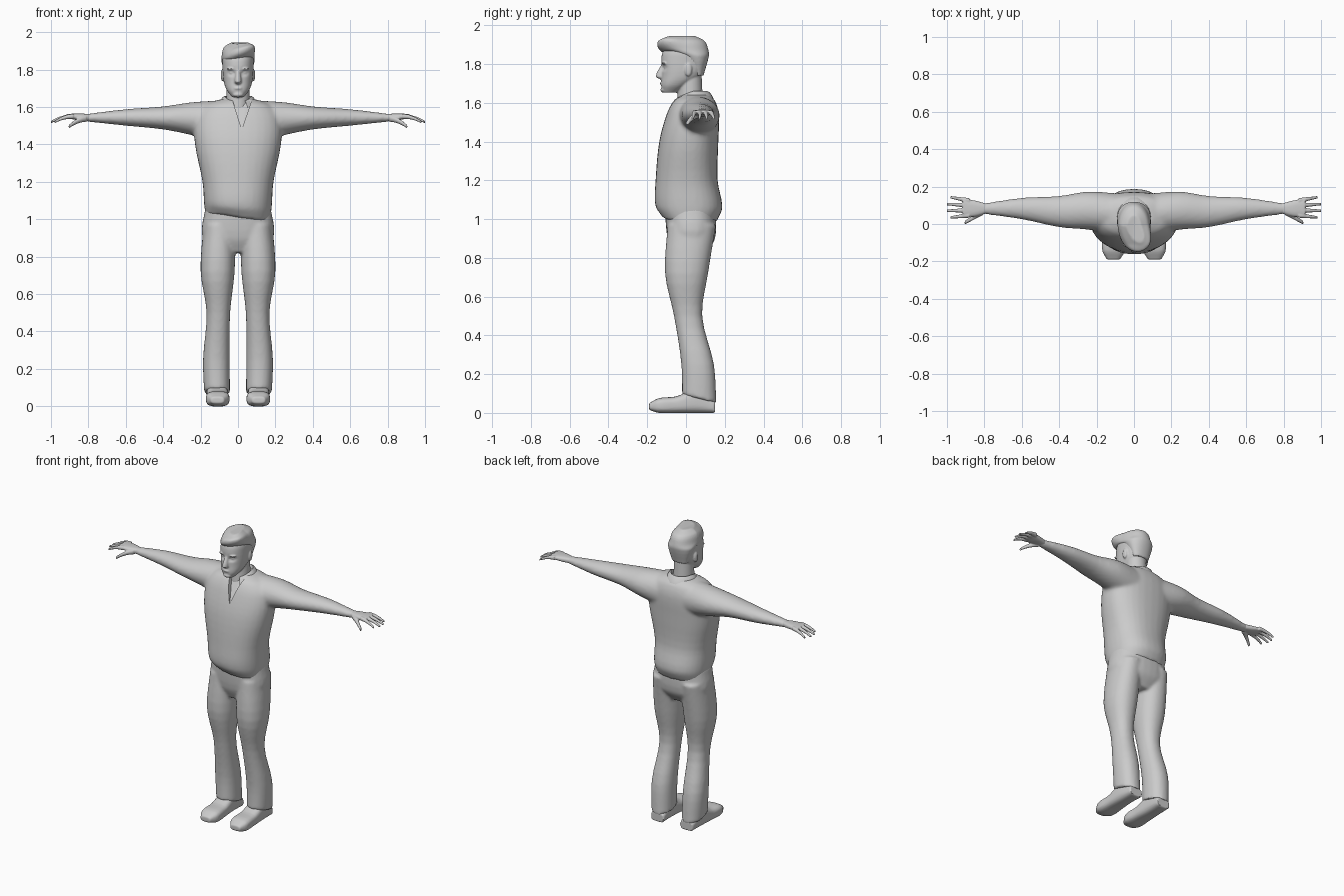
import bpy, bmesh
from math import cos, sin, pi, exp, radians, copysign
from mathutils import Matrix, Vector

if "Cube" in bpy.data.objects:
    bpy.data.objects.remove(bpy.data.objects["Cube"])

GREY = (.6, .6, .6, 1)
clay = bpy.data.materials.new("plain_grey")
clay.use_nodes = True
clay.diffuse_color = GREY
clay.node_tree.nodes["Principled BSDF"].inputs["Base Color"].default_value = GREY


def refine(rings, steps=4):
    """Smooth cubic interpolation between a few rings."""
    rings = [Vector(ring) for ring in rings]
    last = len(rings) - 1
    slopes = []
    for i in range(last + 1):
        before, after = rings[max(i - 1, 0)], rings[min(i + 1, last)]
        slopes.append((after - before) / (after[0] - before[0]))
    result = []
    for i in range(last):
        start, end = rings[i], rings[i + 1]
        span = end[0] - start[0]
        for step in range(steps):
            t = step / steps
            ease = t * t * (3 - 2 * t)
            leave, arrive = t * (1 - t) ** 2, t * t * (t - 1)
            result.append(start.lerp(end, ease)
                          + span * (leave * slopes[i] + arrive * slopes[i + 1]))
    return result + [rings[last]]


def loft(bm, axis, rings, power=2.0, sides=32):
    """Closed skin through rings of (position, a low, a high, b low, b high)."""
    loops = []
    for t, a_low, a_high, b_low, b_high in refine(rings):
        loop = []
        for i in range(sides):
            c, s = cos(2 * pi * i / sides), sin(2 * pi * i / sides)
            u = copysign(abs(c) ** (2 / power), c)
            v = copysign(abs(s) ** (2 / power), s)
            a = (a_low + a_high + u * (a_high - a_low)) / 2
            b = (b_low + b_high + v * (b_high - b_low)) / 2
            point = {"x": (t, a, b), "y": (a, t, b), "z": (a, b, t)}[axis]
            loop.append(bm.verts.new(point))
        loops.append(loop)
    for low, high in zip(loops, loops[1:]):
        for i in range(sides):
            j = (i + 1) % sides
            bm.faces.new((low[i], low[j], high[j], high[i]))
    bm.faces.new(loops[0])
    bm.faces.new(loops[-1])
    return [vert for loop in loops for vert in loop]


def even(*rings):
    """Rings symmetric about the middle, from (height, half width, front, back)."""
    return [(height, -half, half, front, back) for height, half, front, back in rings]


def blob(bm, centre, size):
    matrix = Matrix.Translation(centre) @ Matrix.Diagonal((*size, 1))
    bmesh.ops.create_uvsphere(bm, u_segments=20, v_segments=12, radius=1, matrix=matrix)


def finish(name, bm, voxel=None, smooth=0, mirror=False, cutter=None):
    """Turn the parts into one object, fused and softened where asked."""
    bmesh.ops.recalc_face_normals(bm, faces=bm.faces[:])
    mesh = bpy.data.meshes.new(name)
    bm.to_mesh(mesh)
    bm.free()
    obj = bpy.data.objects.new(name, mesh)
    bpy.context.collection.objects.link(obj)
    mesh.materials.append(clay)
    if mirror:
        obj.modifiers.new("mirror", "MIRROR").use_mirror_merge = False
    if voxel:
        fuse = obj.modifiers.new("fuse", "REMESH")
        fuse.mode = "VOXEL"
        fuse.voxel_size = voxel
        soften = obj.modifiers.new("soften", "SMOOTH")
        soften.factor = .5
        soften.iterations = smooth
    if cutter:
        cut = obj.modifiers.new("cut", "BOOLEAN")
        cut.operation = "DIFFERENCE"
        cut.object = cutter
    bpy.ops.object.select_all(action="DESELECT")
    obj.select_set(True)
    bpy.context.view_layer.objects.active = obj
    bpy.ops.object.convert(target="MESH")
    bpy.ops.object.shade_smooth_by_angle(angle=radians(45))
    return obj


# Wedge that opens the neckline
bm = bmesh.new()
corners = [Vector((-.04, 0, 1.67)), Vector((.02, -.115, 1.48)), Vector((.085, 0, 1.67))]
back = [bm.verts.new(corner) for corner in corners]
front = [bm.verts.new(corner - Vector((0, .2, 0))) for corner in corners]
bm.faces.new(back)
bm.faces.new(front)
for i in range(3):
    bm.faces.new((back[i - 1], back[i], front[i], front[i - 1]))
wedge = finish("neckline_cutter", bm)
wedge.hide_render = True

# Sweater: body with a slanting front hem, and both sleeves
bm = bmesh.new()
body = loft(bm, "z", even(
    (.99, .17, -.12, .16), (1.06, .18, -.158, .188), (1.2, .19, -.157, .163),
    (1.4, .23, -.138, .167), (1.54, .23, -.1, .17), (1.61, .18, -.065, .15),
    (1.64, .1, -.03, .12)), 2.3)
for vert in body:
    x, y, z = vert.co
    if z < 1.1:
        toward_front = max(0, min(1, .5 - 5 * y))
        vert.co.z += (1.1 - z) * toward_front * (.2 - 1.5 * x)
sleeve = [(.1, -.05, .165, 1.41, 1.635), (.25, -.03, .173, 1.45, 1.625),
          (.4, -.017, .15, 1.48, 1.603), (.6, .025, .14, 1.5, 1.588),
          (.82, .055, .108, 1.523, 1.562)]
for side in (1, -1):
    loft(bm, "x", [(side * reach, *section) for reach, *section in sleeve])
finish("sweater", bm, .01, 7, cutter=wedge)
bpy.data.objects.remove(wedge)

# Turned-up collar, open and dropping toward the front
bm = bmesh.new()
collar_profile = [(.1, 1.62), (.085, 1.65), (.07, 1.66), (.06, 1.63)]
rows = []
for i in range(25):
    angle = radians(-60 + 300 * i / 24)
    drop = max(0, -sin(angle)) * .03
    rows.append([bm.verts.new((r * cos(angle), .035 + 1.08 * r * sin(angle), z - drop))
                 for r, z in collar_profile])
for row, following in zip(rows, rows[1:]):
    for k in range(3):
        bm.faces.new((row[k], following[k], following[k + 1], row[k + 1]))
finish("collar", bm)

# Trousers: seat and two flared legs with hems dropping to the heel
bm = bmesh.new()
loft(bm, "z", even((.82, .1, -.06, .1), (.9, .19, -.095, .15), (1.06, .175, -.11, .155)), 2.4)
leg = [(.05, .043, .18, -.02, .157), (.25, .044, .187, -.024, .144),
       (.5, .042, .168, -.062, .084), (.72, .018, .2, -.108, .114),
       (.97, .014, .185, -.095, .155)]
for side in (1, -1):
    for vert in loft(bm, "z", leg, 2.2):
        vert.co.x *= side
        if vert.co.z < .08:
            vert.co.z += .04 - vert.co.y / 4
finish("trousers", bm, .009, 6)

# Shoes, mirrored
bm = bmesh.new()
loft(bm, "y", [
    (-.19, .075, .145, .015, .05), (-.14, .047, .17, 0, .076), (-.05, .05, .168, 0, .085),
    (.05, .055, .166, 0, .12), (.15, .06, .155, 0, .06)], 3)
finish("shoes", bm, .006, 2, mirror=True)

# Hands, mirrored: palm, four curled fingers and a thumb
bm = bmesh.new()
loft(bm, "x", [(.78, .06, .106, 1.525, 1.562), (.85, .04, .125, 1.528, 1.565),
               (.915, .04, .136, 1.541, 1.563)], 2.5)


def digit(root, tip, thickness):
    """Tapering tube that curls down toward its tip."""
    rings = []
    for step in range(5):
        t = step / 4
        x, y, z = root.lerp(tip, t)
        z += t * (1 - t) * .03
        r = thickness * (1 - t / 2)
        rings.append((x, y - r, y + r, z - r, z + r))
    loft(bm, "x", rings, sides=12)


for i in range(4):
    reach = 1 if i in (1, 2) else .98
    digit(Vector((.88, .047 + .026 * i, 1.55)), Vector((reach, .035 + .036 * i, 1.52)), .014)
digit(Vector((.81, .065, 1.54)), Vector((.905, .007, 1.495)), .019)
finish("hands", bm, .004, 2, mirror=True)

# Head: neck and skull with pressed-in eye sockets
bm = bmesh.new()
loft(bm, "z", even((1.54, .065, -.05, .09), (1.76, .06, -.035, .08)))
skull = loft(bm, "z", even(
    (1.652, .03, -.12, -.05), (1.69, .06, -.128, .01), (1.74, .077, -.125, .08),
    (1.82, .083, -.127, .11), (1.87, .08, -.117, .107), (1.925, .05, -.07, .06)), 2.3, 64)
for vert in skull:
    x, y, z = vert.co
    if y < 0:
        socket = ((abs(x) - .033) / .02) ** 2 + ((z - 1.783) / .014) ** 2
        vert.co.y += .016 * exp(-socket)

# Face: nose, lips, chin, eyes, brows and ears
loft(bm, "z", even((1.722, .013, -.135, -.1), (1.735, .019, -.157, -.1),
                   (1.8, .01, -.126, -.1)), sides=16)
blob(bm, (0, -.12, 1.7), (.025, .015, .009))
blob(bm, (0, -.112, 1.666), (.028, .02, .014))
for side in (1, -1):
    blob(bm, (side * .033, -.1, 1.782), (.014, .013, .009))
    blob(bm, (side * .035, -.11, 1.804), (.026, .016, .007))
    blob(bm, (side * .083, .012, 1.77), (.009, .019, .034))
finish("head", bm, .005, 2)

# Hair: cap with a quiff swept up to the left
bm = bmesh.new()
hair = loft(bm, "z", even(
    (1.74, .055, .04, .09), (1.84, .088, -.03, .118), (1.87, .088, -.125, .116),
    (1.92, .077, -.147, .095), (1.945, .04, -.1, .045)), 2.1, 40)
for vert in hair:
    lead = max(0, min(1, -10 * vert.co.y - .1))
    if vert.co.z > 1.85:
        vert.co.z += .2 * lead * (vert.co.x - .03)
        vert.co.x += .35 * lead * (vert.co.z - 1.85)
finish("hair", bm, .006, 2)
